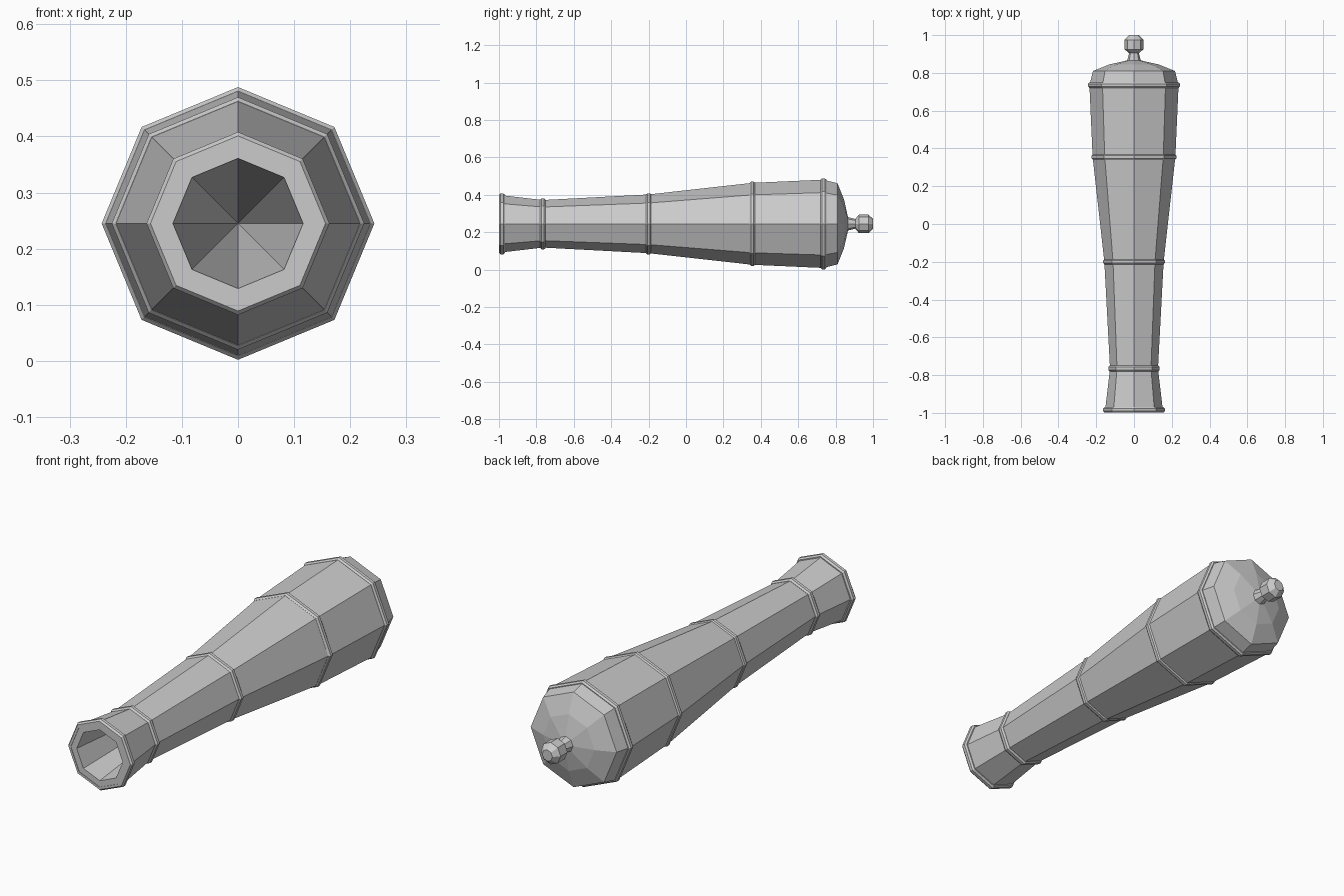
import bpy, bmesh
from math import sin, cos, pi

if "Cube" in bpy.data.objects:
    bpy.data.objects.remove(bpy.data.objects["Cube"])

AXIS_Z = 0.245
SIDES = 8

def lathe(name, profile, closed=False):
    """Revolve (y, radius) points round the y axis; radius 0 becomes a tip."""
    bm = bmesh.new()
    rings = []
    for y, r in profile:
        n = SIDES if r > 0 else 1
        rings.append([bm.verts.new((r * sin(2 * pi * i / SIDES), y,
                                    AXIS_Z + r * cos(2 * pi * i / SIDES))) for i in range(n)])
    pairs = list(zip(rings, rings[1:]))
    if closed:
        pairs.append((rings[-1], rings[0]))
    for a, b in pairs:
        for i in range(SIDES):
            j = (i + 1) % SIDES
            quad = [a[i % len(a)], a[j % len(a)], b[j % len(b)], b[i % len(b)]]
            bm.faces.new(list(dict.fromkeys(quad)))
    bmesh.ops.recalc_face_normals(bm, faces=bm.faces)
    mesh = bpy.data.meshes.new(name)
    bm.to_mesh(mesh)
    bm.free()
    ob = bpy.data.objects.new(name, mesh)
    bpy.context.collection.objects.link(ob)
    return ob

# barrel: tapering bore, muzzle face, flared neck, swelling body, domed breech
lathe("barrel", [
    (0.0, 0), (-0.997, 0.116), (-0.997, 0.152), (-0.97, 0.151),
    (-0.765, 0.127), (-0.20, 0.157), (0.355, 0.219), (0.735, 0.236),
    (0.81, 0.217), (0.845, 0.13), (0.866, 0.036), (0.866, 0)])

# raised reinforcing bands with chamfered edges
for name, y, base, top in [
        ("muzzle_band", -0.984, 0.145, 0.163),
        ("neck_band", -0.765, 0.12, 0.136),
        ("chase_band", -0.20, 0.15, 0.163),
        ("middle_band", 0.355, 0.21, 0.225),
        ("breech_band", 0.735, 0.226, 0.243)]:
    edge = top - 0.007
    lathe(name, [(y - 0.015, base), (y - 0.015, edge), (y - 0.007, top),
                 (y + 0.007, top), (y + 0.015, edge), (y + 0.015, base)], closed=True)

# rear knob on its short neck
lathe("rear_knob", [
    (0.855, 0), (0.855, 0.038), (0.866, 0.036), (0.905, 0.026),
    (0.925, 0.05), (0.975, 0.05), (1.0, 0.026), (1.0, 0)])
